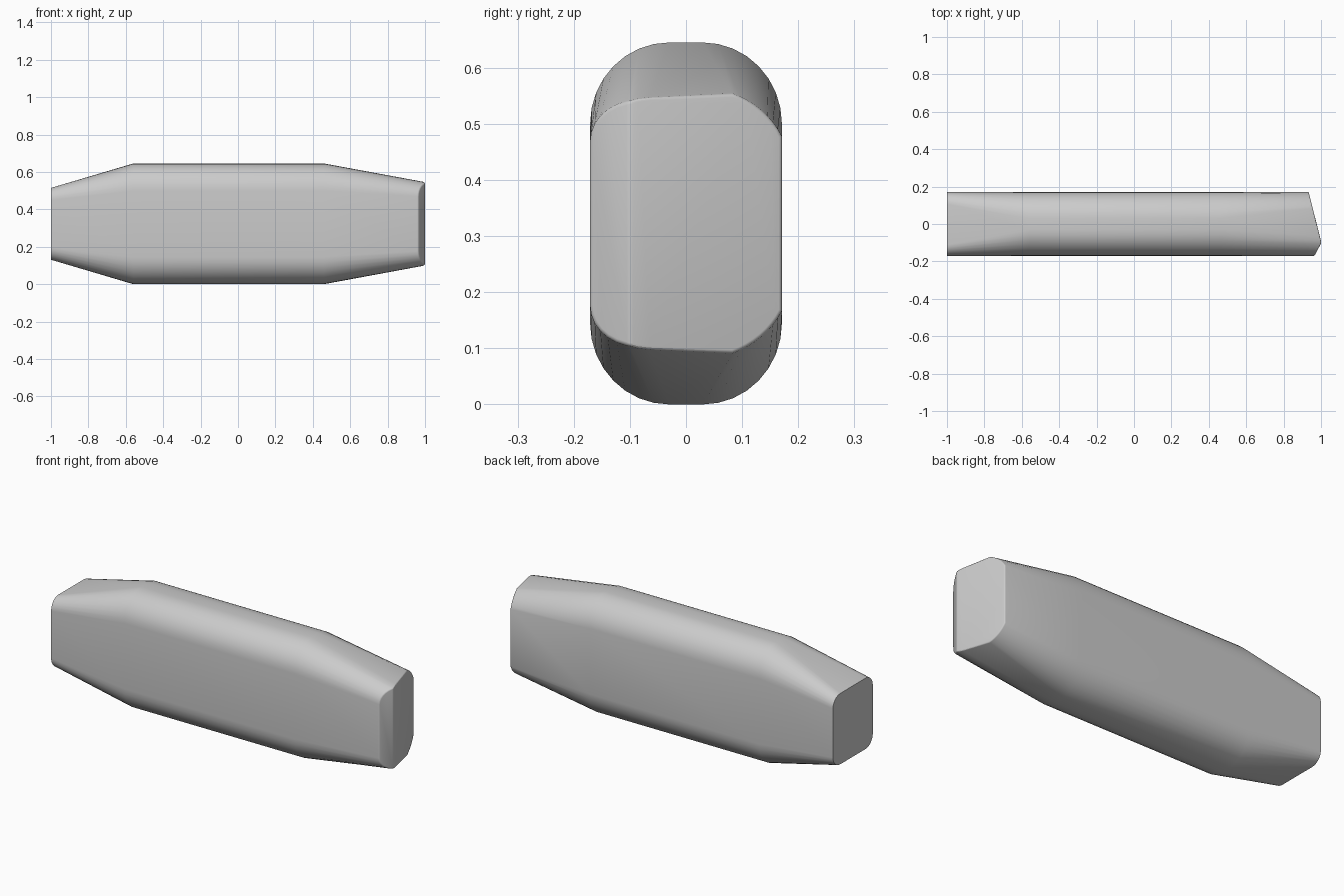
import bpy, bmesh, math
from mathutils import Vector

if "Cube" in bpy.data.objects:
    bpy.data.objects.remove(bpy.data.objects["Cube"])

N = 8          # steps per rounded corner
HW = 0.171     # half thickness
CZ = 0.3225    # centre height


def section(bm, x, half_h, front, back, chamfer=0.0):
    """Rounded rectangle in the YZ plane; back corners may blend to a straight chamfer."""
    pts = []
    for sy, sz in ((1, 1), (-1, 1), (-1, -1), (1, -1)):
        ry, rz = back if sy > 0 else front
        straight = chamfer if sy > 0 else 0.0
        corner = []
        for i in range(N + 1):
            t = i / N
            c, s = math.cos(t * math.pi / 2), math.sin(t * math.pi / 2)
            c += (1 - t - c) * straight
            s += (t - s) * straight
            corner.append((x, sy * (HW - ry + ry * c), CZ + sz * (half_h - rz + rz * s)))
        pts += corner if sy * sz > 0 else corner[::-1]
    return [bm.verts.new(p) for p in pts]


# Lofted body: blunt left end, full middle, tapering right end
bm = bmesh.new()
rings = [
    section(bm, -1.0, 0.192, (0.06, 0.065), (0.065, 0.06)),
    section(bm, -0.56, 0.3225, (0.141, 0.145), (0.141, 0.145)),
    section(bm, 0.46, 0.3225, (0.141, 0.145), (0.141, 0.145)),
    section(bm, 1.08, 0.208, (0.10, 0.07), (0.075, 0.06), 0.9),
]
for a, b in zip(rings, rings[1:]):
    for i in range(len(a)):
        j = (i + 1) % len(a)
        bm.faces.new((a[i], a[j], b[j], b[i]))
bm.faces.new(rings[0])
bm.faces.new(rings[-1])
bmesh.ops.recalc_face_normals(bm, faces=bm.faces[:])

# Slanted right end and its front chamfer, cut by planes
cuts = [((1.002, -0.10, 0), Vector((0.27, 0.068, 0)).normalized()),
        ((1.002, -0.10, 0), Vector((0.07, -0.037, 0)).normalized())]
for co, no in cuts:
    cut = bmesh.ops.bisect_plane(bm, geom=bm.verts[:] + bm.edges[:] + bm.faces[:],
                                 plane_co=co, plane_no=no, clear_outer=True)
    edges = [e for e in cut["geom_cut"] if isinstance(e, bmesh.types.BMEdge)]
    bmesh.ops.edgeloop_fill(bm, edges=edges)
bmesh.ops.recalc_face_normals(bm, faces=bm.faces[:])
bm.normal_update()

# Soft rim around the right end
ends = {f for f in bm.faces if any(f.normal.dot(no) > 0.999 for _, no in cuts)}
rim = [e for e in bm.edges if any(f in ends for f in e.link_faces)]
bmesh.ops.bevel(bm, geom=rim, offset=0.013, segments=3, profile=0.5,
                affect='EDGES', clamp_overlap=True)

mesh = bpy.data.meshes.new("rounded_bar")
bm.to_mesh(mesh)
bm.free()
bar = bpy.data.objects.new("rounded_bar", mesh)
bpy.context.collection.objects.link(bar)
bpy.context.view_layer.objects.active = bar
bar.select_set(True)
bpy.ops.object.shade_smooth_by_angle(angle=math.radians(25))
